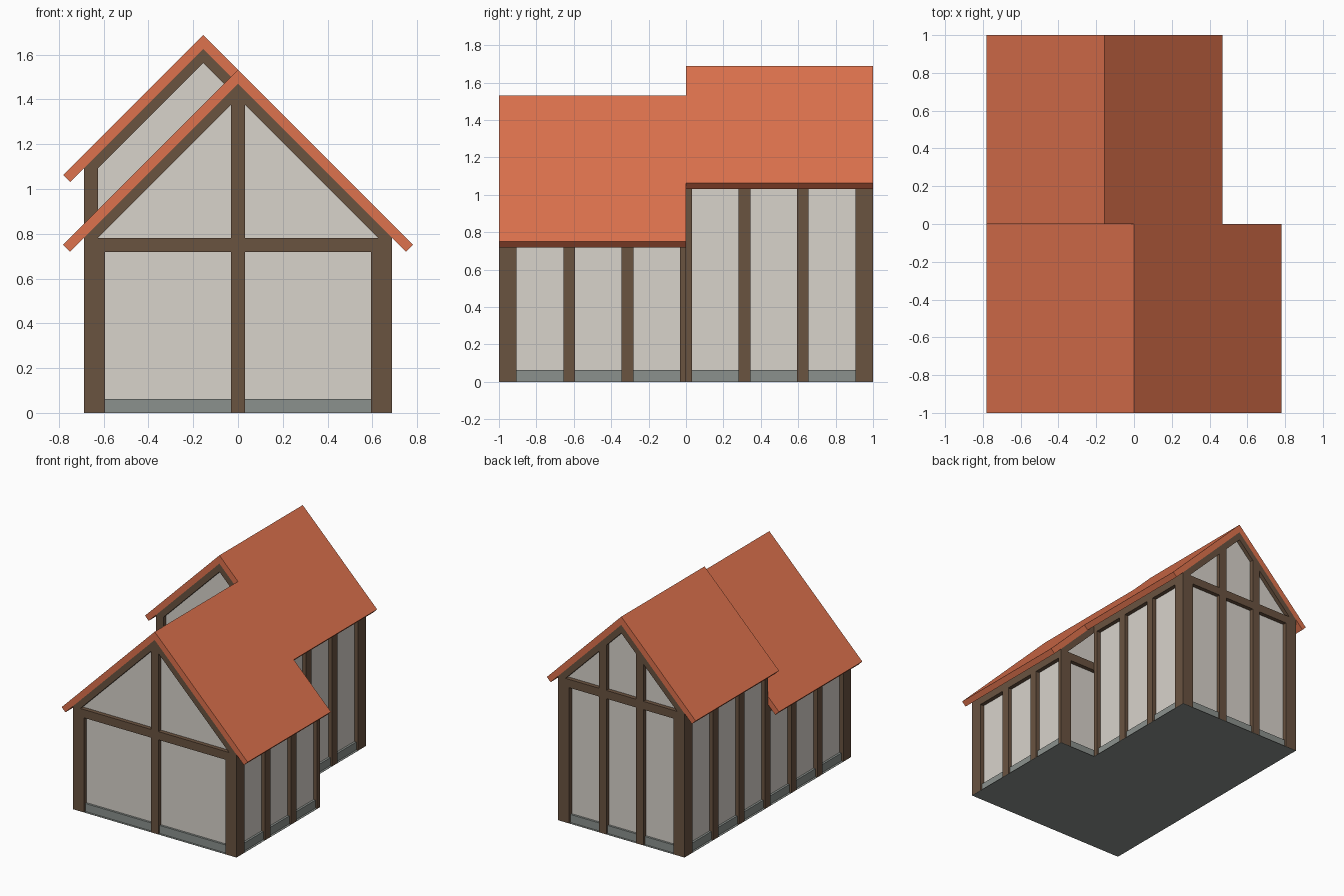
import bpy, bmesh

if "Cube" in bpy.data.objects:
    bpy.data.objects.remove(bpy.data.objects["Cube"])

M = 1 / 32  # building module; all sizes below are in modules


def srgb(r, g, b):
    lin = lambda c: c / 12.92 if c <= 0.04045 else ((c + 0.055) / 1.055) ** 2.4
    return (lin(r / 255), lin(g / 255), lin(b / 255), 1)


def material(name, rgb):
    m = bpy.data.materials.new(name)
    m.diffuse_color = srgb(*rgb)
    m.use_nodes = True
    m.node_tree.nodes["Principled BSDF"].inputs["Base Color"].default_value = m.diffuse_color
    return m


ROOF = material("terracotta", (222, 114, 77))
WOOD = material("dark_timber", (106, 83, 64))
WALL = material("plaster", (216, 211, 203))
STONE = material("grey_stone", (139, 145, 141))


def prism(profile, y0, y1):
    """Outline in x-z, extruded from y0 to y1."""
    return (profile, y0, y1)


def box(x0, x1, y0, y1, z0, z1):
    return prism([(x0, z0), (x1, z0), (x1, z1), (x0, z1)], y0, y1)


def chevron(cx, half, top, thick, y0, y1):
    """Inverted V band at 45 degrees with plumb ends."""
    return prism([(cx - half, top - half), (cx, top), (cx + half, top - half),
                  (cx + half, top - half - thick), (cx, top - thick),
                  (cx - half, top - half - thick)], y0, y1)


def build(name, mat, parts):
    bm = bmesh.new()
    for profile, y0, y1 in parts:
        front = bm.faces.new([bm.verts.new((x * M, y0 * M, z * M)) for x, z in profile])
        geo = bmesh.ops.extrude_face_region(bm, geom=[front])["geom"]
        vs = [v for v in geo if isinstance(v, bmesh.types.BMVert)]
        bmesh.ops.translate(bm, verts=vs, vec=(0, (y1 - y0) * M, 0))
        # keep the starting cap so that each part is closed
        if not front.is_valid:
            bm.faces.new([v for v in front.verts])
    bmesh.ops.holes_fill(bm, edges=[e for e in bm.edges if e.is_boundary], sides=0)
    bmesh.ops.recalc_face_normals(bm, faces=bm.faces[:])
    me = bpy.data.meshes.new(name)
    bm.to_mesh(me)
    bm.free()
    me.materials.append(mat)
    ob = bpy.data.objects.new(name, me)
    bpy.context.collection.objects.link(ob)
    return ob


G = 0.06  # thickness of the floor plate under the posts

# Wings: name, centre x, wall half width, roof half width, ridge height, y range
WINGS = [("front", 0, 22, 25, 49, -32, 0), ("back", -5, 17, 20, 54, 0, 32)]

for name, cx, w, rw, ridge, y0, y1 in WINGS:
    eave = ridge - 2 - w          # wall height at the outer face
    xl, xr = cx - w, cx + w

    # roof with ends cut square to the slope
    e = ridge - rw
    build(name + "_roof", ROOF, [prism(
        [(cx - rw, e), (cx, ridge), (cx + rw, e), (cx + rw - 1, e - 1),
         (cx, ridge - 2), (cx - rw + 1, e - 1)], y0, y1)])

    # recessed plaster walls
    t = ridge - 1.5
    build(name + "_walls", WALL, [prism(
        [(xl + 1, 1), (xr - 1, 1), (xr - 1, t - w + 1), (cx, t), (xl + 1, t - w + 1)],
        y0 + 1, y1 - 1)])

    # rafters along both gables
    build(name + "_rafters", WOOD,
          [chevron(cx, w, ridge - 2, 2, y, y + 1) for y in (y0, y1 - 1)])

    # tie beams on the outer gable and wall plates along the sides
    outer = y0 if name == "front" else y1 - 1
    beams = [box(xl, xr, outer, outer + 1, eave - 2, eave)]
    beams += [box(x, x + 1, y0, y1, eave - 2, eave) for x in (xl, xr - 1)]
    if name == "front":
        beams.append(box(xl, xr, -1, 0, eave - 2, eave))
    build(name + "_beams", WOOD, beams)

    # side posts
    s = -1 if name == "front" else 1
    build(name + "_side_posts", WOOD,
          [box(x, x + 1, s * c - 1, s * c + 1, G, eave)
           for c in (10, 20) for x in (xl, xr - 1)])

    # thick corner posts at the outer gable
    oy = y0 if name == "front" else y1 - 3
    build(name + "_corner_posts", WOOD,
          [box(x, x + 3, oy, oy + 3, G, eave) for x in (xl, xr - 3)])

    # thin posts where the two wings meet
    iy = -1 if name == "front" else 0
    right_w = 3 if name == "front" else 2
    build(name + "_junction_posts", WOOD,
          [box(xl, xl + 2, iy, iy + 1, G, eave),
           box(xr - right_w, xr, iy, iy + 1, G, eave)])

    # posts rising through the outer gable
    offsets = (0,) if name == "front" else (-5, 5)
    build(name + "_gable_posts", WOOD,
          [box(cx + o - 1, cx + o + 1, outer, outer + 1, G, ridge - 3 - abs(o))
           for o in offsets])

    # stone plinth and floor plate
    build(name + "_plinth", STONE,
          [box(xl + .5, xr - .5, y0 + .5 if s < 0 else -.5, y1 - .5, G, 2)])
    build(name + "_floor", STONE, [box(xl, xr, y0, y1, 0, G)])

# plaster filler closing the gap between the wings under the roof
build("wing_joint", WALL, [prism(
    [(-21, 1), (11, 1), (11, 37), (0, 48), (-21, 27)], -1, 1)])
